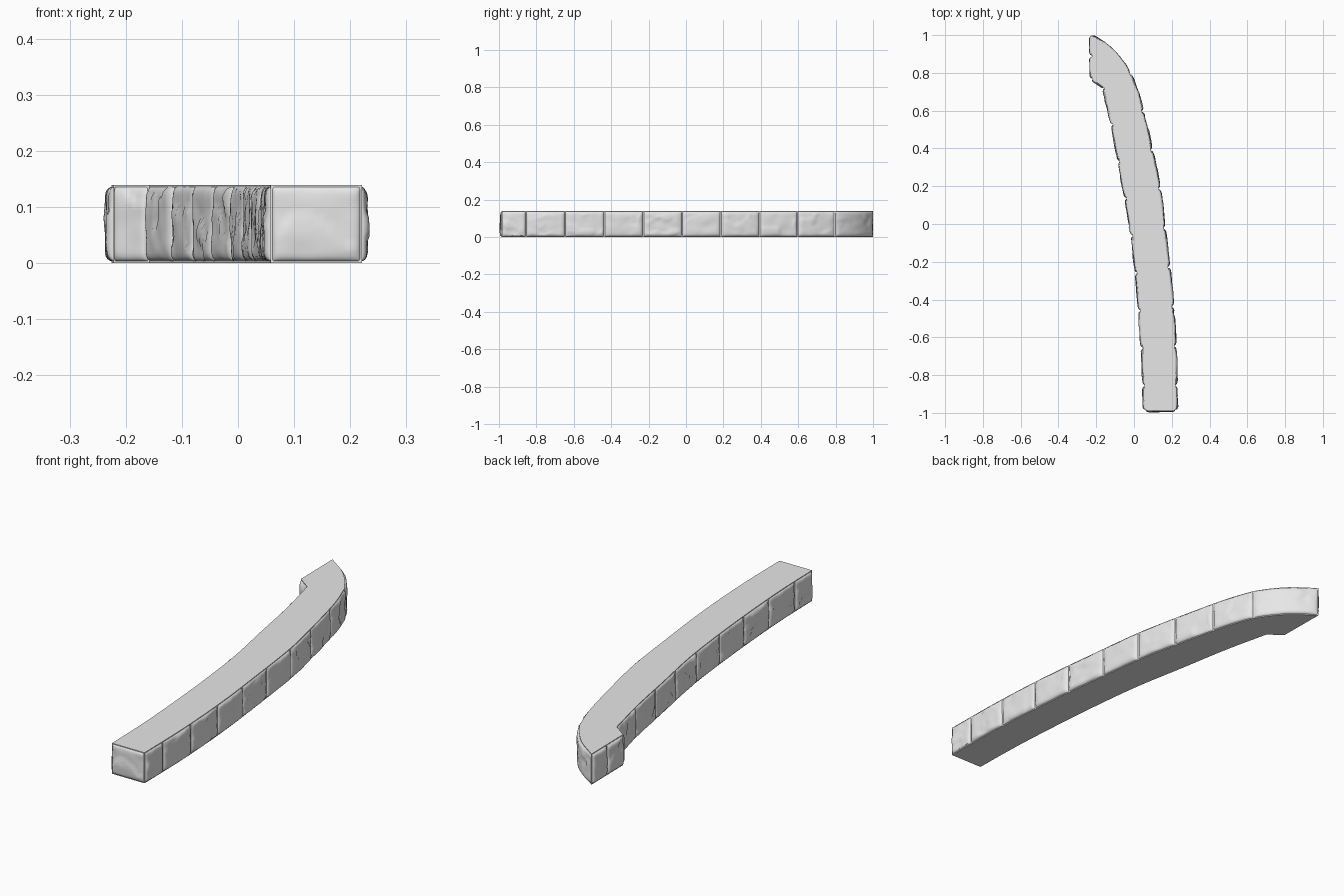
import bpy, bmesh, math, random
from mathutils import Vector, noise

random.seed(4)
HEIGHT = 0.139

cube = bpy.data.objects.get("Cube")
if cube:
    bpy.data.objects.remove(cube, do_unlink=True)

# One plain stone colour
stone = bpy.data.materials.new("stone_grey")
stone.use_nodes = True
stone.diffuse_color = (0.8, 0.8, 0.8, 1)
stone.node_tree.nodes["Principled BSDF"].inputs["Base Color"].default_value = (0.8, 0.8, 0.8, 1)


def finish(name, bm, angle):
    mesh = bpy.data.meshes.new(name)
    bm.to_mesh(mesh)
    bm.free()
    mesh.materials.append(stone)
    obj = bpy.data.objects.new(name, mesh)
    bpy.context.collection.objects.link(obj)
    bpy.ops.object.select_all(action='DESELECT')
    obj.select_set(True)
    bpy.context.view_layer.objects.active = obj
    bpy.ops.object.shade_smooth_by_angle(angle=math.radians(angle))
    return obj


def smooth_path(points, steps=6):
    """Catmull-Rom curve through the given plan points."""
    p = [Vector(q) for q in points]
    p = [2 * p[0] - p[1]] + p + [2 * p[-1] - p[-2]]
    out = []
    for a, b, c, d in zip(p, p[1:], p[2:], p[3:]):
        for k in range(steps):
            t = k / steps
            out.append(0.5 * (2 * b + (c - a) * t + (2 * a - 5 * b + 4 * c - d) * t ** 2
                              + (3 * b - a - 3 * c + d) * t ** 3))
    return out + [p[-2]]


def length(path):
    return sum((b - a).length for a, b in zip(path, path[1:]))


def locate(path, s):
    """Plan position and outward direction at distance s along a path."""
    for a, b in zip(path, path[1:]):
        seg = (b - a).length
        if s <= seg or b is path[-1]:
            t = (b - a) / seg
            return a + t * s, Vector((t.y, -t.x))
        s -= seg


def add_stone(bm, path, start, end, bulge):
    """Pillow-shaped, chipped stone face on the wall between two distances."""
    grid = bmesh.ops.create_grid(bm, x_segments=26, y_segments=18, size=1)
    seed = Vector([random.uniform(-50, 50) for _ in range(3)])
    ledge = random.uniform(-0.3, 0.5)
    for v in grid["verts"]:
        # Crowd the grid towards the rounded rim
        u, w = (math.sin(c * math.pi / 2) for c in v.co.xy)
        s = (start + end) / 2 + u * (end - start) / 2
        z = HEIGHT / 2 + w * (HEIGHT / 2 - 0.003)
        rim = math.sqrt(max(0, (1 - abs(u) ** 9) * (1 - abs(w) ** 9)))
        spot = Vector((s * 12, z * 16, 0)) + seed
        rough = noise.noise(spot)
        chip = 0.0035 if rough + w * 0.4 < ledge else 0
        out = -0.002 + rim * (bulge + 0.003 * noise.noise(spot * 1.7) + chip)
        pos, normal = locate(path, s)
        pos = pos + normal * out
        v.co = (pos.x, pos.y, z)


def add_course(name, path, cuts, bulge=0.011):
    bm = bmesh.new()
    for a, b in zip(cuts, cuts[1:]):
        add_stone(bm, path, a + 0.003, b - 0.003, bulge)
    finish(name, bm, 50)


# Plan outline, counterclockwise from the front right corner
right_side = smooth_path([(0.221, -0.986), (0.216, -0.7), (0.198, -0.4), (0.166, -0.1),
                          (0.128, 0.2), (0.076, 0.45), (0.025, 0.66), (-0.022, 0.795)])
hook_back = smooth_path([(-0.022, 0.795), (-0.07, 0.865), (-0.13, 0.93), (-0.225, 0.999)])
hook_end = [Vector((-0.225, 0.999)), Vector((-0.222, 0.768))]
hook_jog = [Vector((-0.222, 0.768)), Vector((-0.158, 0.722))]
left_side = smooth_path([(-0.158, 0.722), (-0.107, 0.5), (-0.062, 0.25), (-0.016, 0.0),
                         (0.014, -0.25), (0.036, -0.5), (0.052, -0.75), (0.058, -0.986)])
front_end = [Vector((0.058, -0.986)), Vector((0.221, -0.986))]

# Core slab with flat top and bottom
bm = bmesh.new()
outline = []
for path in (right_side, hook_back, hook_end, hook_jog, left_side, front_end):
    outline += path[:-1]
base = bm.faces.new([bm.verts.new((p.x, p.y, 0)) for p in outline])
top = bmesh.ops.extrude_face_region(bm, geom=[base], use_keep_orig=True)["geom"]
bmesh.ops.translate(bm, vec=(0, 0, HEIGHT),
                    verts=[g for g in top if isinstance(g, bmesh.types.BMVert)])
bmesh.ops.recalc_face_normals(bm, faces=bm.faces)
finish("wall_core", bm, 30)

# Long sides: even stones with a short one at the front corner
short = 0.13
total = length(right_side)
add_course("right_stones", right_side,
           [0] + [short + (total - short) * i / 8 for i in range(9)])
total = length(left_side)
add_course("left_stones", left_side,
           [(total - short) * i / 8 for i in range(9)] + [total])

# Hook and front end
add_course("hook_back_stone", hook_back, [0, length(hook_back)], 0.009)
add_course("hook_end_stones", hook_end, [0, 0.11, length(hook_end)])
add_course("hook_jog_stone", hook_jog, [0, length(hook_jog)], 0.008)
add_course("front_stone", front_end, [0, length(front_end)], 0.009)
